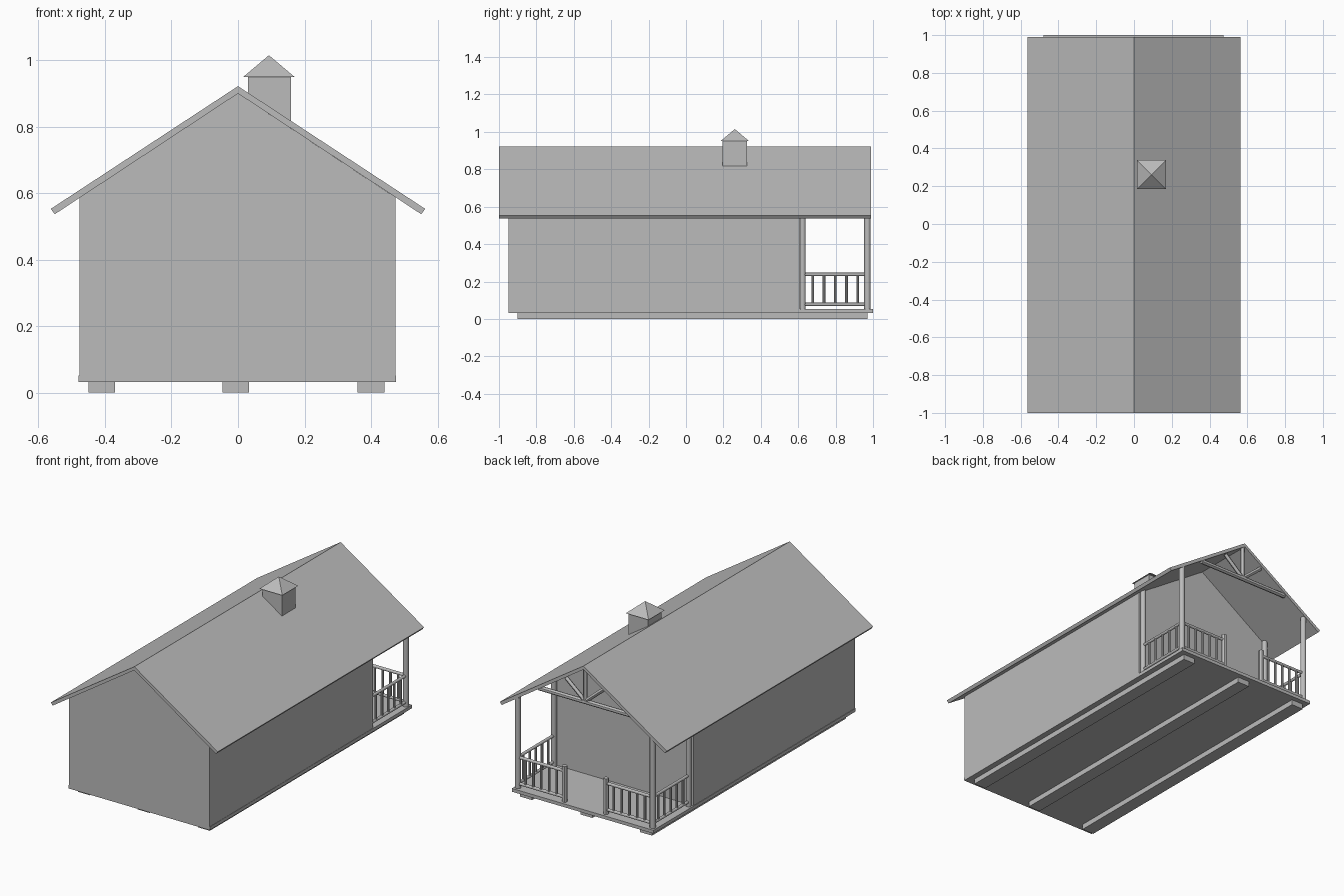
import bpy
from mathutils import Vector

cube = bpy.data.objects.get("Cube")
if cube:
    bpy.data.objects.remove(cube, do_unlink=True)

grey = bpy.data.materials.new("plain_grey")
grey.use_nodes = True
COLOUR = (0.5, 0.5, 0.5, 1)
grey.diffuse_color = COLOUR
grey.node_tree.nodes["Principled BSDF"].inputs["Base Color"].default_value = COLOUR


def add_mesh(name, verts, faces):
    mesh = bpy.data.meshes.new(name)
    mesh.from_pydata(verts, [], faces)
    mesh.materials.append(grey)
    obj = bpy.data.objects.new(name, mesh)
    bpy.context.collection.objects.link(obj)
    return obj


def prism(name, profile, y0, y1):
    """Extrude a closed x-z profile along y."""
    n = len(profile)
    verts = [(x, y, z) for y in (y0, y1) for x, z in profile]
    faces = [tuple(range(n)), tuple(reversed(range(n, 2 * n)))]
    faces += [(i, i + n, (i + 1) % n + n, (i + 1) % n) for i in range(n)]
    return add_mesh(name, verts, faces)


def box(name, x0, x1, y0, y1, z0, z1):
    return prism(name, [(x0, z0), (x1, z0), (x1, z1), (x0, z1)], y0, y1)


def pole(name, a, b, radius, sides=12):
    """Round timber between two points."""
    a, b = Vector(a), Vector(b)
    bpy.ops.mesh.primitive_cylinder_add(vertices=sides, radius=radius,
                                        depth=(b - a).length, location=(a + b) / 2)
    obj = bpy.context.object
    obj.name = name
    obj.rotation_euler = (b - a).to_track_quat('Z', 'Y').to_euler()
    obj.data.materials.append(grey)
    bpy.ops.object.shade_smooth_by_angle()
    return obj


# Base: skids and floor
for label, x in (("left", 0.4), ("middle", -0.007), ("right", -0.41)):
    box(label + "_skid", x - 0.04, x + 0.04, -0.9, 0.97, 0, 0.032)
box("floor", -0.48, 0.475, -0.95, 1.0, 0.032, 0.052)

# Cabin body with gables
prism("cabin_walls", [(-0.477, 0.05), (0.473, 0.05), (0.473, 0.588),
                      (-0.003, 0.902), (-0.477, 0.588)], -0.95, 0.61)

# Pitched roof
prism("roof", [(0, 0.922), (-0.563, 0.553), (-0.551, 0.537), (0, 0.9),
               (0.551, 0.537), (0.563, 0.553)], -1.0, 0.99)

# Roof vent with hipped cap
box("vent_stack", 0.03, 0.16, 0.195, 0.325, 0.78, 0.95)
cap = [(0.016, 0.184, 0.95), (0.17, 0.184, 0.95), (0.17, 0.338, 0.95),
       (0.016, 0.338, 0.95), (0.093, 0.261, 1.015)]
add_mesh("vent_cap", cap, [(3, 2, 1, 0), (0, 1, 4), (1, 2, 4), (2, 3, 4), (3, 0, 4)])

# Porch posts, railings and balusters, mirrored across the porch
X, Y, GATE, FLOOR = 0.455, 0.97, 0.14, 0.05
for s, side in ((1, "left"), (-1, "right")):
    pole(side + "_corner_post", (s * X, Y, FLOOR), (s * X, Y, 0.605), 0.017)
    pole(side + "_wall_post", (s * X, 0.624, FLOOR), (s * X, 0.624, 0.6), 0.016)
    pole(side + "_gate_post", (s * GATE, Y, FLOOR), (s * GATE, Y, 0.27), 0.015)
    for z, level in ((0.078, "lower"), (0.238, "upper")):
        pole(f"{side}_{level}_side_rail", (s * X, 0.63, z), (s * X, Y, z), 0.009)
        pole(f"{side}_{level}_end_rail", (s * GATE, Y, z), (s * X, Y, z), 0.009)
    for i in range(5):
        y = 0.678 + 0.06 * i
        x = s * (GATE + (X - GATE) * (i + 1) / 6)
        pole(side + "_side_baluster", (s * X, y, 0.078), (s * X, y, 0.238), 0.0075, 8)
        pole(side + "_end_baluster", (x, Y, 0.078), (x, Y, 0.238), 0.0075, 8)
    pole(side + "_truss_brace", (0, Y, 0.7), (s * 0.13, Y, 0.81), 0.012)

# Porch truss
pole("truss_tie_beam", (-0.31, Y, 0.698), (0.31, Y, 0.698), 0.014)
pole("truss_king_post", (0, Y, 0.7), (0, Y, 0.9), 0.012)
